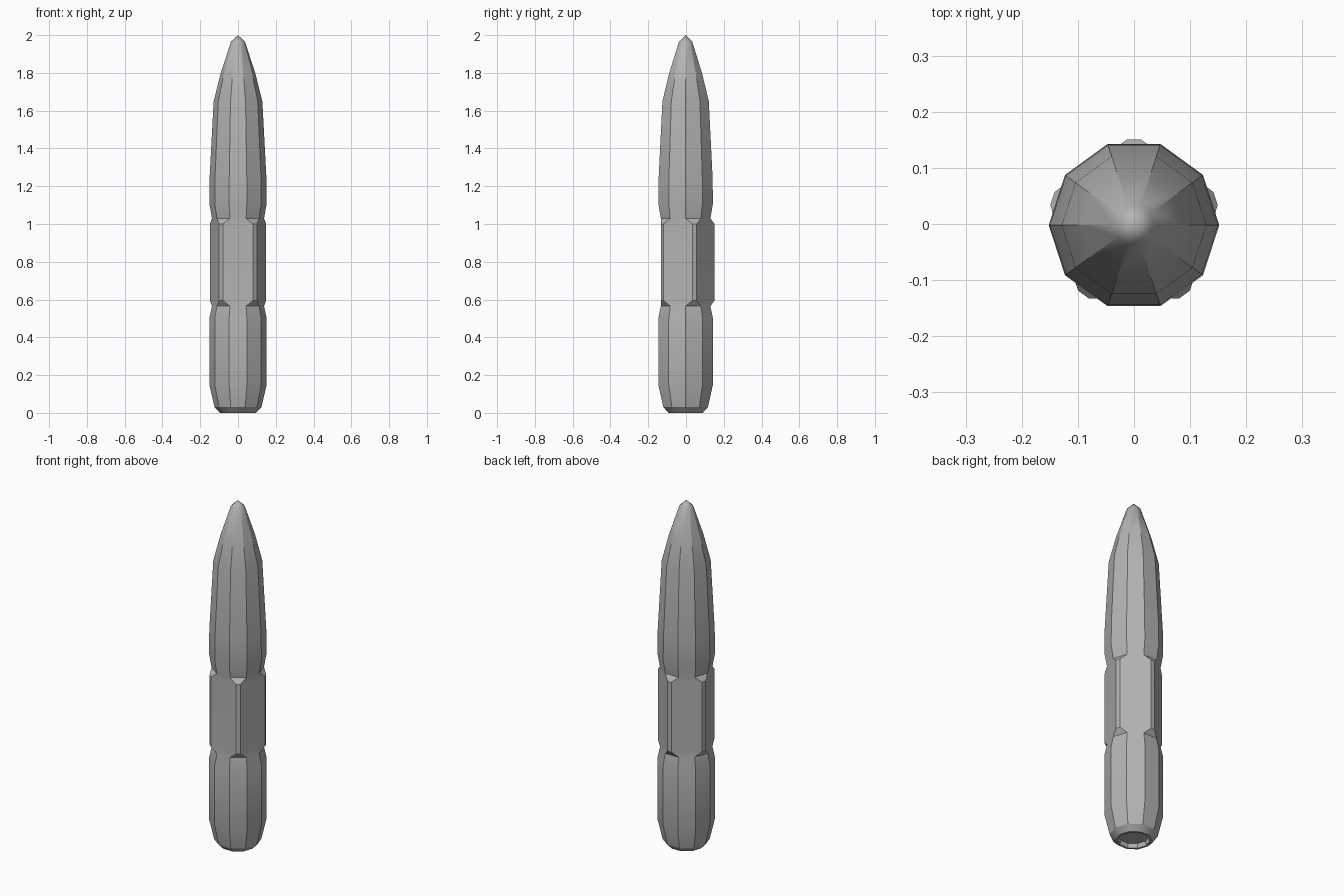
import bpy, bmesh
from math import sin, cos, pi, radians

cube = bpy.data.objects.get("Cube")
if cube:
    bpy.data.objects.remove(cube, do_unlink=True)

SIDES = 10
Y_SHIFT = -0.002

metal = bpy.data.materials.new("grey metal")
metal.use_nodes = True
color = (0.45, 0.45, 0.45, 1)
metal.diffuse_color = color
metal.node_tree.nodes["Principled BSDF"].inputs["Base Color"].default_value = color


def decagon(r):
    return [(r * cos(2 * pi * i / SIDES), r * sin(2 * pi * i / SIDES)) for i in range(SIDES)]


def clipped_pentagon(reach, half):
    """Pentagon with cut corners; corner edges line up with every other decagon side."""
    points = []
    for i in range(SIDES):
        corner = radians(18 + 72 * (i // 2))
        side = half if i % 2 else -half
        points.append((reach * cos(corner) - side * sin(corner),
                       reach * sin(corner) + side * cos(corner)))
    return points


# Sections listed from the socket in the base up to the tip
grip = clipped_pentagon(0.153, 0.012)
sections = [(z, decagon(r)) for z, r in [
    (0.025, 0.078), (0, 0.083), (0, 0.095), (0.03, 0.124),
    (0.15, 0.152), (0.5, 0.152), (0.565, 0.138)]]
sections += [(0.595, grip), (1.0, grip)]
sections += [(z, decagon(r)) for z, r in [
    (1.03, 0.138), (1.11, 0.152), (1.25, 0.15), (1.65, 0.129),
    (1.8, 0.091), (1.965, 0.037)]]

bm = bmesh.new()
rings = [[bm.verts.new((x, y + Y_SHIFT, z)) for x, y in pts] for z, pts in sections]
for low, high in zip(rings, rings[1:]):
    for i in range(SIDES):
        j = (i + 1) % SIDES
        bm.faces.new((low[i], low[j], high[j], high[i]))

# Socket floor and pointed tip
bm.faces.new(rings[0][::-1])
tip = bm.verts.new((0, Y_SHIFT, 2))
for i in range(SIDES):
    bm.faces.new((rings[-1][i], rings[-1][(i + 1) % SIDES], tip))
bmesh.ops.recalc_face_normals(bm, faces=bm.faces[:])

mesh = bpy.data.meshes.new("pointed_rod")
bm.to_mesh(mesh)
bm.free()
mesh.materials.append(metal)
rod = bpy.data.objects.new("pointed_rod", mesh)
bpy.context.collection.objects.link(rod)

bpy.ops.object.select_all(action="DESELECT")
rod.select_set(True)
bpy.context.view_layer.objects.active = rod
bpy.ops.object.shade_smooth_by_angle(angle=radians(30))
